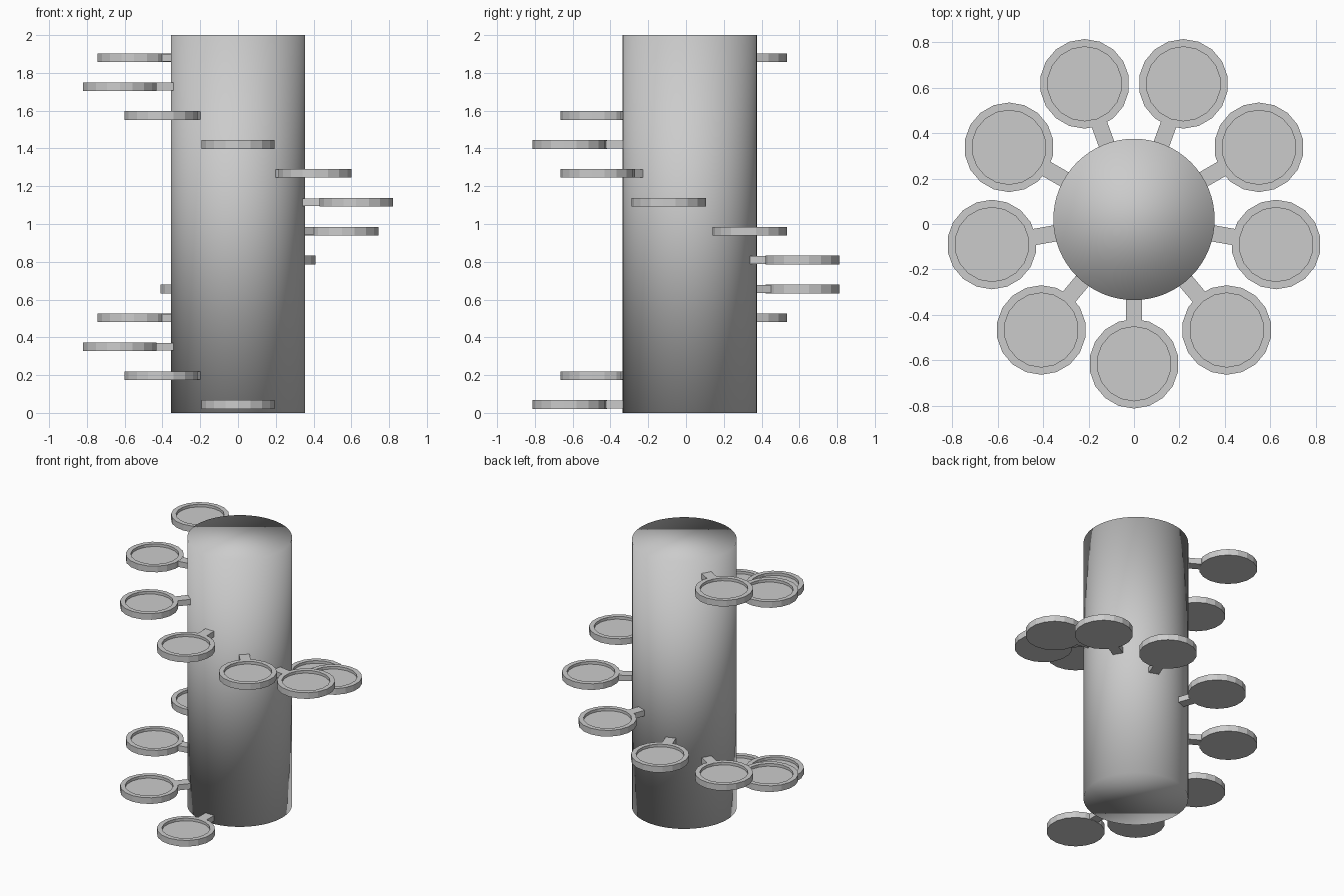
import bpy, bmesh, math
from mathutils import Matrix

if "Cube" in bpy.data.objects:
    bpy.data.objects.remove(bpy.data.objects["Cube"])

CY = 0.02            # column axis offset in y
COUNT, STEP = 13, 40  # trays and degrees between them
SIDES = 18


def make_mesh(name, bm):
    bmesh.ops.recalc_face_normals(bm, faces=bm.faces)
    me = bpy.data.meshes.new(name)
    bm.to_mesh(me)
    bm.free()
    return me


def add(name, me, matrix):
    ob = bpy.data.objects.new(name, me)
    bpy.context.collection.objects.link(ob)
    ob.matrix_world = matrix
    return ob


# Central column, smooth over the caps as well
bm = bmesh.new()
bmesh.ops.create_cone(bm, cap_ends=True, segments=64, radius1=0.355,
                      radius2=0.355, depth=2.0)
column_mesh = make_mesh("column", bm)
for p in column_mesh.polygons:
    p.use_smooth = True
add("column", column_mesh, Matrix.Translation((0, CY, 1.0)))

# Round tray: rings from the underside, over the rim, down to the recessed floor
bm = bmesh.new()
rings = []
for r, z in [(0.197, -0.023), (0.197, 0.023), (0.163, 0.023), (0.163, 0.003)]:
    rings.append([bm.verts.new((r * math.sin(math.tau * i / SIDES),
                                -r * math.cos(math.tau * i / SIDES), z))
                  for i in range(SIDES)])
for a, b in zip(rings, rings[1:]):
    for i in range(SIDES):
        j = (i + 1) % SIDES
        bm.faces.new((a[i], a[j], b[j], b[i]))
bm.faces.new(rings[0])
bm.faces.new(rings[-1])
tray_mesh = make_mesh("tray", bm)

# Short arm from the column into the tray rim
bm = bmesh.new()
bmesh.ops.create_cube(bm, size=1.0, matrix=Matrix.Translation((0, 0.245, 0))
                      @ Matrix.Diagonal((0.072, 0.15, 0.042, 1)))
arm_mesh = make_mesh("arm", bm)

# Spiral of trays climbing the column, starting at the front
for k in range(COUNT):
    m = (Matrix.Translation((0, CY, 0.044 + 0.153 * k))
         @ Matrix.Rotation(math.radians(-STEP * k), 4, 'Z')
         @ Matrix.Translation((0, -0.635, 0)))
    add(f"tray_{k + 1}", tray_mesh, m)
    add(f"arm_{k + 1}", arm_mesh, m)
